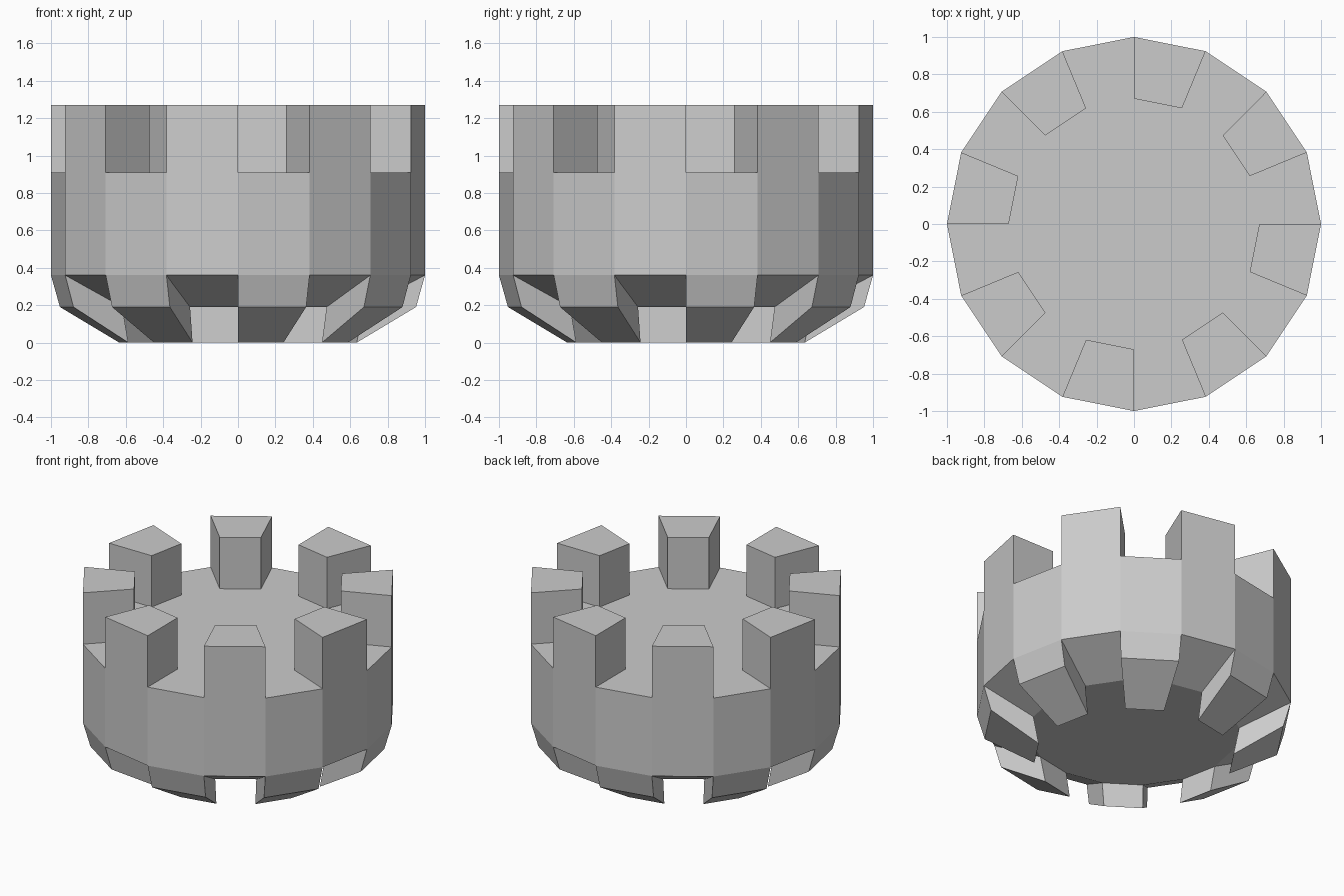
import bpy, bmesh
from math import cos, sin, tau

if "Cube" in bpy.data.objects:
    bpy.data.objects.remove(bpy.data.objects["Cube"])

SIDES = 16
bm = bmesh.new()


def ring_point(r, z, k):
    a = tau * (k % SIDES) / SIDES
    return bm.verts.new((r * cos(a), r * sin(a), z))


def face(points):
    # points: (radius, height, corner index)
    bm.faces.new([ring_point(*p) for p in points])


# Profiles as (radius, height), running from the top cap to the bottom cap
upper_tooth = [(0.67, 0.91), (0.67, 1.27), (1, 1.27), (1, 0.91)]
lower_tooth = [(1, 0.36), (0.952, 0.19), (0.635, 0), (0.67, 0.19)]
with_upper = upper_tooth + [lower_tooth[0], lower_tooth[-1]]
with_lower = [upper_tooth[0], upper_tooth[-1]] + lower_tooth

# Sixteen wall segments: upper and lower teeth alternate
for k in range(SIDES):
    profile = with_upper if k % 2 else with_lower
    for (r0, z0), (r1, z1) in zip(profile, profile[1:]):
        face([(r0, z0, k), (r1, z1, k), (r1, z1, k + 1), (r0, z0, k + 1)])
    # Side walls of the teeth
    for tooth in (upper_tooth, lower_tooth):
        face([(r, z, k) for r, z in tooth])

# Centre floors, top and bottom
for z in (0.91, 0.19):
    face([(0.67, z, k) for k in range(SIDES)])

bmesh.ops.remove_doubles(bm, verts=bm.verts, dist=1e-4)
bmesh.ops.recalc_face_normals(bm, faces=bm.faces)
mesh = bpy.data.meshes.new("toothed_drum")
bm.to_mesh(mesh)
bm.free()
bpy.context.collection.objects.link(bpy.data.objects.new("toothed_drum", mesh))
